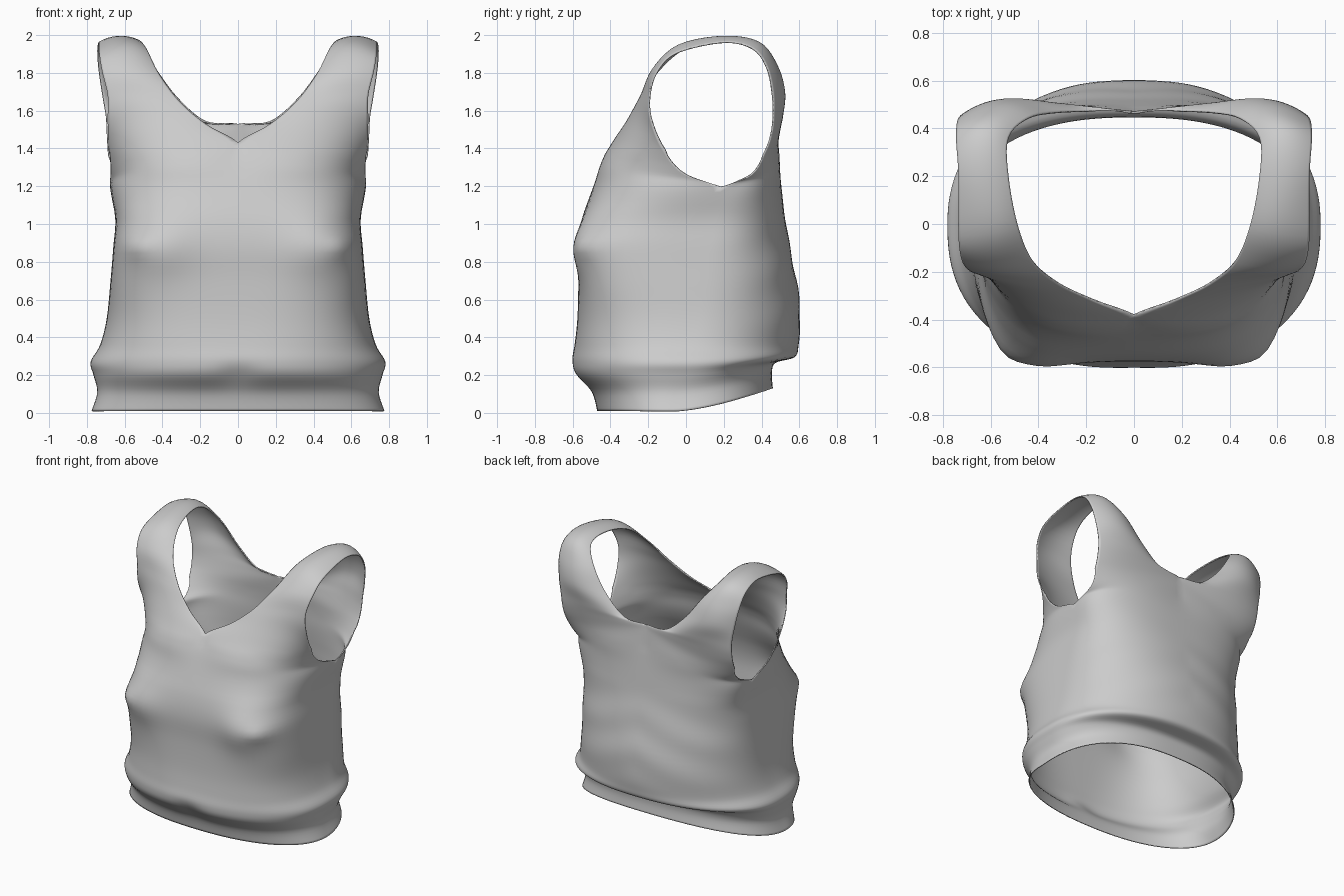
import bpy, bmesh, math
from mathutils import Vector

if "Cube" in bpy.data.objects:
    bpy.data.objects.remove(bpy.data.objects["Cube"])

N, SUB = 28, 5   # columns per quarter, subdivisions between control rows

# torso levels: z front, z back, half width, y front, y back, y of side seam, squareness front, back
LEVELS = [
    (0.01, 0.13, .775, -.47, .46, -.06, 2.3, 2.4),
    (0.11, 0.21, .745, -.50, .455, -.05, 2.4, 2.4),
    (0.20, 0.265, .765, -.585, .475, -.02, 2.4, 2.4),
    (0.27, 0.295, .78, -.605, .575, 0, 2.4, 2.3),
    (0.36, 0.36, .73, -.59, .595, .03, 2.7, 2.2),
    (0.50, 0.50, .695, -.575, .605, .07, 3.1, 2.2),
    (0.70, 0.70, .675, -.57, .585, .09, 3.8, 2.3),
    (0.88, 0.88, .66, -.575, .55, .12, 4.2, 2.4),
    (1.03, 1.03, .65, -.55, .525, .16, 3.6, 2.6),
    (1.20, 1.20, .68, -.49, .505, .20, 3.0, 2.8)]

# yoke and strap rows: neckline edge, middle, armhole edge
TOP = ((.525, .2, 1.975), (.63, .2, 1.996), (.735, .2, 1.965))
FRONT = [
    ((0, -.435, 1.33), (.47, -.375, 1.30), (.68, .03, 1.25)),
    ((0, -.385, 1.43), (.45, -.33, 1.44), (.685, -.11, 1.39)),
    ((.17, -.32, 1.53), (.46, -.28, 1.57), (.69, -.185, 1.55)),
    ((.31, -.255, 1.65), (.52, -.235, 1.68), (.69, -.195, 1.68)),
    ((.42, -.16, 1.80), (.57, -.18, 1.82), (.72, -.155, 1.81)),
    ((.485, -.01, 1.93), (.60, -.04, 1.95), (.735, -.05, 1.91)), TOP]
BACK = [
    ((0, .487, 1.34), (.43, .477, 1.29), (.68, .34, 1.25)),
    ((0, .475, 1.48), (.41, .485, 1.41), (.69, .425, 1.39)),
    ((0, .47, 1.53), (.41, .50, 1.50), (.695, .455, 1.48)),
    ((.17, .475, 1.545), (.45, .515, 1.58), (.70, .465, 1.57)),
    ((.32, .47, 1.67), (.53, .525, 1.70), (.72, .46, 1.69)),
    ((.44, .445, 1.83), (.58, .485, 1.84), (.74, .43, 1.83)),
    ((.525, .36, 1.945), (.63, .39, 1.963), (.745, .355, 1.93)), TOP]


def ring(level, back):
    zf, zb, w, yf, yb, yc, nf, nb = level
    n, depth = (nb, yb - yc) if back else (nf, yf - yc)
    pts = []
    for i in range(N + 1):
        a = i / N * math.pi / 2
        s, c = math.sin(a), max(math.cos(a), 0)
        r = (s ** n + c ** n) ** (-1 / n)
        t = min(r * c, 1)
        z = zf + (zb - zf) * t ** 1.5 if back else zf
        pts.append(Vector((w * r * s, yc + depth * r * c, z)))
    return pts


def strap_row(ctrl):
    a, m, b = (Vector(p) for p in ctrl)
    out = []
    for i in range(N + 1):
        t = i / N
        out.append(a * (2 * t - 1) * (t - 1) + m * 4 * t * (1 - t) + b * t * (2 * t - 1))
    return out


def catmull(p0, p1, p2, p3, t):
    return 0.5 * (2 * p1 + (p2 - p0) * t + (2 * p0 - 5 * p1 + 4 * p2 - p3) * t * t
                  + (3 * p1 - p0 - 3 * p2 + p3) * t ** 3)


def panel(is_back, straps, beyond):
    """Smooth rows from hem to shoulder; 'beyond' continues the curve over the shoulder."""
    rows = [ring(l, is_back) for l in LEVELS] + [strap_row(r) for r in straps + [beyond]]
    out = []
    for k in range(len(rows) - 2):
        q = [rows[max(0, k + d)] for d in (-1, 0, 1, 2)]
        for s in range(SUB):
            out.append([catmull(*(r[i] for r in q), s / SUB) for i in range(N + 1)])
    return out + [[p.copy() for p in rows[-2]]]


def bump(p, x, z, rx, rz):
    return math.exp(-((p.x - x) / rx) ** 2 - ((p.z - z) / rz) ** 2)


front = panel(False, FRONT, BACK[-2])
back = panel(True, BACK, FRONT[-2])

# bust shape, waist crease and cloth folds, fading out at the side seam
for row in front:
    for i, p in enumerate(row):
        f = 1 - (i / N) ** 4
        b = bump(p, .45, .88, .18, .16)
        tip = bump(p, .55, .88, .07, .055)
        p.y += f * (-.045 * b - .03 * tip + .02 * bump(p, 0, .2, .1, .06))
for row in back:
    for i, p in enumerate(row):
        f = (1 - (i / N) ** 2) * math.exp(-((p.z - .7) / .3) ** 2)
        p.y += .005 * f * math.sin(22 * p.z + 7 * p.x)

# join the panels along the side seam
for r in range((len(LEVELS) - 1) * SUB + 1):
    mid = (front[r][N] + back[r][N]) / 2
    front[r][N], back[r][N] = mid.copy(), mid.copy()

# mirrored shell
bm = bmesh.new()
for rows, flip in ((front, False), (back, True)):
    for side in (1, -1):
        grid = [[bm.verts.new((side * max(p.x, 0), p.y, max(p.z, 0))) for p in row] for row in rows]
        for j in range(len(grid) - 1):
            for i in range(N):
                q = [grid[j][i], grid[j][i + 1], grid[j + 1][i + 1], grid[j + 1][i]]
                if flip != (side < 0):
                    q.reverse()
                bm.faces.new(q)
bmesh.ops.remove_doubles(bm, verts=bm.verts, dist=0.0005)

# relax the cloth across the chest and under the arms
chest = [v for v in bm.verts if 1.08 < v.co.z < 1.36]
for _ in range(8):
    bmesh.ops.smooth_vert(bm, verts=chest, factor=0.5, use_axis_x=True, use_axis_y=True, use_axis_z=True)
mesh = bpy.data.meshes.new("tank_top")
bm.to_mesh(mesh)
bm.free()
top = bpy.data.objects.new("tank_top", mesh)
bpy.context.collection.objects.link(top)

# thin cloth
cloth = top.modifiers.new("cloth", 'SOLIDIFY')
cloth.thickness, cloth.offset = 0.008, -1
bpy.context.view_layer.objects.active = top
top.select_set(True)
bpy.ops.object.shade_smooth_by_angle(angle=math.radians(40))
